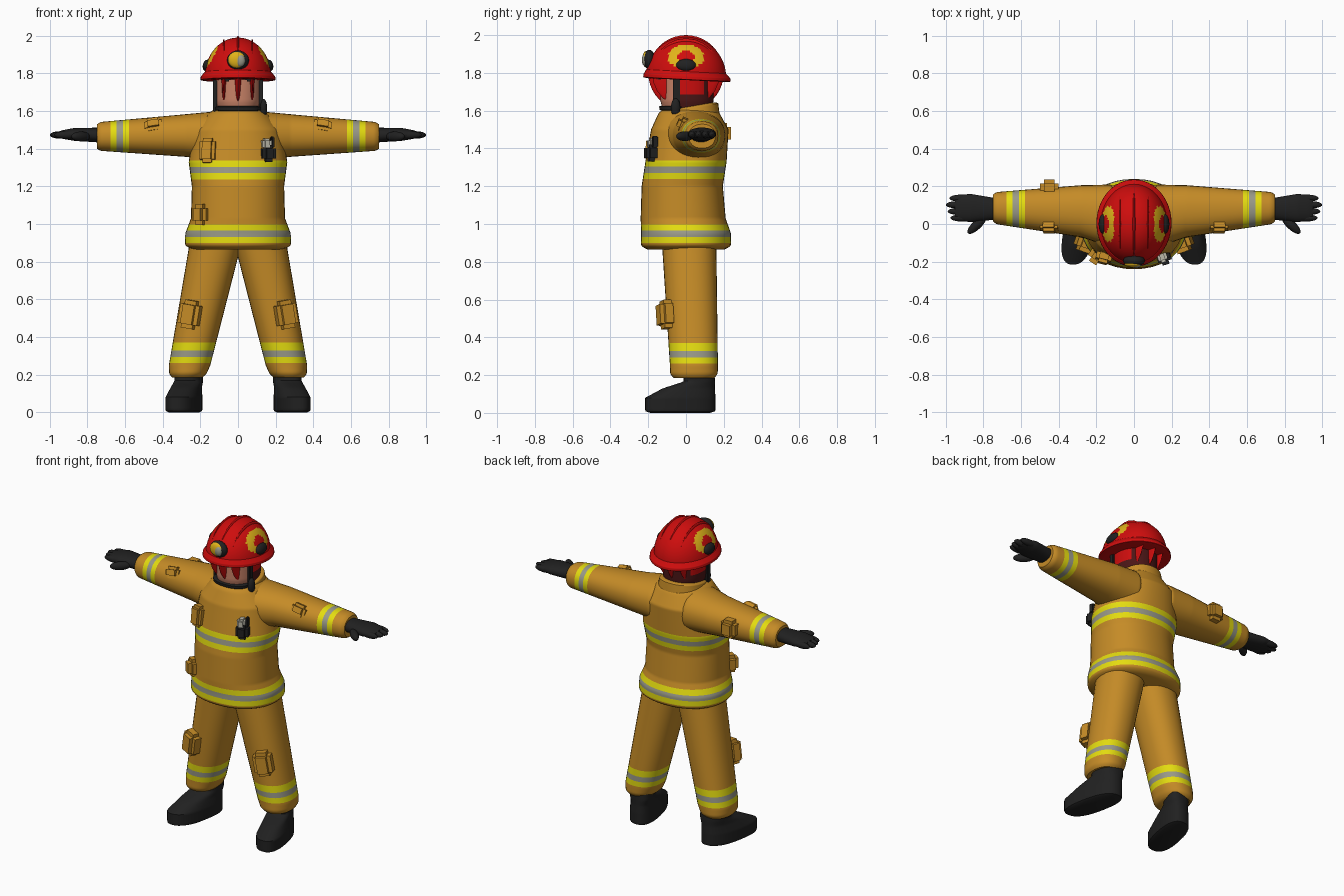
import bpy, bmesh, math
from mathutils import Vector

if "Cube" in bpy.data.objects:
    bpy.data.objects.remove(bpy.data.objects["Cube"])

PALETTE = {
    "coat_tan": (.56, .26, .02), "hi_vis_yellow": (.78, .72, .005),
    "reflective_grey": (.32, .32, .25), "rubber_black": (.015, .015, .015),
    "helmet_red": (.62, .004, .004), "skin_tone": (.6, .23, .14),
    "emblem_gold": (.75, .45, .01), "hood_maroon": (.07, .008, .008),
    "pale_metal": (.5, .48, .4),
}
MATS = {}
for key, rgb in PALETTE.items():
    material = bpy.data.materials.new(key)
    material.use_nodes = True
    material.diffuse_color = (*rgb, 1)
    shader = material.node_tree.nodes["Principled BSDF"]
    shader.inputs["Base Color"].default_value = (*rgb, 1)
    shader.inputs["Roughness"].default_value = .8
    MATS[key] = material

CLOTH = ["coat_tan", "hi_vis_yellow", "reflective_grey"]
BLACK = ["rubber_black"]
parts = []


def finish(name, bm, colours, rule=None):
    """Turn a bmesh into an object, choosing face colours by rule."""
    bmesh.ops.recalc_face_normals(bm, faces=bm.faces)
    if rule:
        for face in bm.faces:
            face.material_index = rule(face.calc_center_median())
    mesh = bpy.data.meshes.new(name)
    bm.to_mesh(mesh)
    bm.free()
    for colour in colours:
        mesh.materials.append(MATS[colour])
    part = bpy.data.objects.new(name, mesh)
    bpy.context.collection.objects.link(part)
    parts.append(part)
    return part


def blend(keys, t):
    """Interpolate the key sections (position, centre pair, radius pair)."""
    for low, high in zip(keys, keys[1:]):
        if t <= high[0]:
            break
    k = (t - low[0]) / (high[0] - low[0])
    return [p + (q - p) * k for p, q in zip(low[1:], high[1:])]


def tube(name, keys, colours, rule=None, axis="z", side=1, warp=None,
         steps=30, sides=32, soft=.03, power=2.2):
    """Skin oval sections along an axis, easing in at both ends."""
    bm = bmesh.new()
    start, end = keys[0][0], keys[-1][0]
    loops = []
    for step in range(steps + 1):
        t = start + (end - start) * step / steps
        cu, cv, ru, rv = blend(keys, min(t, end))
        ease = max(0, 1 - min(t - start, end - t) / soft)
        size = 1 - .15 * ease ** 2
        loop = []
        for i in range(sides):
            angle = math.tau * i / sides
            c, s = math.cos(angle), math.sin(angle)
            u = cu + size * ru * math.copysign(abs(c) ** (2 / power), c)
            v = cv + size * rv * math.copysign(abs(s) ** (2 / power), s)
            point = Vector((u, v, t) if axis == "z" else (t, u, v))
            if warp:
                warp(point)
            point.x *= side
            loop.append(bm.verts.new(point))
        loops.append(loop)
    for lower, upper in zip(loops, loops[1:]):
        for i in range(sides):
            bm.faces.new((lower[i - 1], lower[i], upper[i], upper[i - 1]))
    bm.faces.new(loops[0])
    bm.faces.new(loops[-1])
    return finish(name, bm, colours, rule)


def ball(name, place, radii, colours, turn=(0, 0, 0), rule=None, detail=12, half=False):
    bm = bmesh.new()
    bmesh.ops.create_uvsphere(bm, u_segments=detail * 2, v_segments=detail, radius=1)
    if half:
        below = [v for v in bm.verts if v.co.z < -.01]
        bmesh.ops.delete(bm, geom=below, context="VERTS")
    bmesh.ops.scale(bm, vec=radii, verts=bm.verts)
    part = finish(name, bm, colours, rule)
    part.location, part.rotation_euler = place, turn


def box(name, place, size, colour, turn=(0, 0, 0)):
    bm = bmesh.new()
    bmesh.ops.create_cube(bm, size=1)
    bmesh.ops.scale(bm, vec=size, verts=bm.verts)
    bmesh.ops.bevel(bm, geom=bm.edges[:], offset=min(size) / 4, segments=2, affect="EDGES")
    part = finish(name, bm, [colour])
    part.location, part.rotation_euler = place, turn


def stripes(coord, width, *middles):
    """Yellow bands around each middle, with a grey core."""
    def rule(centre):
        gap = min(abs(abs(centre[coord]) - middle) for middle in middles)
        return 2 if gap < width / 6 else 1 if gap < width / 2 else 0
    return rule


def raise_back(point):
    point.z += .16 * (point.y - .06)


def turn_out(point):
    point.x += .2 * (.08 - point.y)


def tilt_brim(point):
    point.z -= .05 * point.y


# Jacket body and collar
tube("jacket", [(.865, 0, 0, .282, .24), (.95, 0, 0, .28, .238), (1.03, 0, -.015, .25, .225),
                (1.2, 0, -.02, .245, .215), (1.33, 0, 0, .262, .215),
                (1.5, 0, .02, .235, .205), (1.61, 0, .015, .14, .15)],
     CLOTH, stripes(2, .1, .95, 1.285), steps=90, sides=40)
tube("collar", [(1.54, 0, .025, .15, .155), (1.63, 0, .025, .13, .145)],
     ["coat_tan"], warp=raise_back, soft=.01)

for side, label in ((1, "left_"), (-1, "right_")):
    # Sleeve
    tube(label + "sleeve", [(.1, .04, 1.467, .17, .133), (.28, .068, 1.47, .138, .113),
                            (.75, .085, 1.465, .083, .075)],
         CLOTH, stripes(0, .1, .63), axis="x", side=side, steps=80)
    # Glove
    tube(label + "glove", [(.72, .08, 1.472, .055, .04), (.87, .085, 1.476, .075, .034),
                           (.95, .085, 1.475, .065, .02)], BLACK, axis="x", side=side)
    for finger, reach in enumerate((.975, .99, 1, .98)):
        ball(label + "finger", (side * (reach - .06), .032 + finger * .035, 1.473),
             (.06, .019, .02), BLACK)
    ball(label + "thumb", (side * .835, -.005, 1.465), (.065, .024, .026), BLACK,
         (0, 0, side * -.75))
    # Trouser leg
    tube(label + "trouser_leg", [(.185, .27, .042, .095, .125), (.25, .257, .042, .11, .127),
                                 (.94, .11, .015, .14, .145)],
         CLOTH, stripes(2, .105, .313), side=side, steps=90)
    # Boot
    tube(label + "boot", [(0, .265, -.03, .086, .186), (.08, .265, -.03, .086, .186),
                          (.13, .262, .015, .075, .138), (.165, .26, .07, .073, .083),
                          (.24, .26, .07, .073, .08)],
         BLACK, side=side, warp=turn_out, soft=.012, power=2.5)
    # Pockets on thigh and sleeve
    box(label + "thigh_pocket", (side * .255, -.105, .52), (.11, .09, .15), "coat_tan",
        (0, side * -.17, side * .35))
    box(label + "sleeve_tab", (side * .45, -.01, 1.525), (.095, .075, .07), "coat_tan",
        (-.4, side * .15, 0))
    # Helmet ear mount, rib and strap
    ball(label + "ear_mount", (side * .165, 0, 1.842), (.022, .052, .032), BLACK,
         (0, side * -.25, 0))
    ball(label + "helmet_rib", (side * .075, 0, 1.8), (.015, .18, .183), ["helmet_red"])
    box(label + "strap", (side * .122, -.05, 1.69), (.02, .035, .19), "rubber_black")
    box(label + "goggle_clip", (side * .065, -.14, 1.775), (.05, .03, .035), "rubber_black")

# Pockets, radio and microphone
box("back_sleeve_pocket", (-.45, .195, 1.48), (.1, .085, .11), "coat_tan")
box("chest_pocket", (-.16, -.175, 1.39), (.085, .07, .13), "coat_tan", (-.1, 0, -.25))
box("hip_pocket", (-.195, -.17, 1.05), (.09, .09, .11), "coat_tan", (0, 0, -.6))
box("radio", (.16, -.18, 1.375), (.075, .075, .09), "rubber_black", (0, 0, .3))
box("radio_top", (.15, -.175, 1.425), (.05, .06, .06), "pale_metal", (0, 0, .3))
box("radio_antenna", (.182, -.165, 1.435), (.018, .03, .06), "rubber_black", (0, 0, .3))
ball("microphone", (.135, -.055, 1.615), (.02, .025, .05), BLACK)


def head_rule(centre):
    if centre.y < -.045:
        return 0
    return 2 if centre.z > 1.68 and centre.y < .1 else 1


def emblem_rule(centre):
    if abs(centre.x) < .07:
        return 0
    reach = math.hypot(centre.y / .095, (centre.z - .105) / .065)
    return 1 if .48 < reach < 1 else 0


# Head with face in front and hood behind
tube("head", [(1.54, 0, .01, .095, .115), (1.65, 0, .005, .122, .14), (1.85, 0, .005, .127, .145)],
     ["skin_tone", "hood_maroon", "helmet_red"], head_rule, sides=48)
tube("chin_strap", [(1.6, 0, -.06, .118, .079), (1.626, 0, -.06, .122, .083)], BLACK, soft=.005)

# Helmet dome with side emblems, brim and crest
ball("helmet_dome", (0, 0, 1.78), (.178, .212, .21), ["helmet_red", "emblem_gold"],
     rule=emblem_rule, detail=48, half=True)
tube("helmet_brim", [(1.762, 0, .005, .2, .232), (1.782, 0, .005, .198, .23),
                     (1.81, 0, 0, .176, .21)],
     ["helmet_red"], warp=tilt_brim, soft=.004, sides=48, power=2)
ball("helmet_crest", (0, 0, 1.8), (.022, .2, .2), ["helmet_red"], detail=20)

# Front badge
ball("badge_mount", (0, -.195, 1.87), (.058, .032, .052), BLACK)
ball("badge_plate", (-.006, -.212, 1.872), (.046, .019, .043), ["emblem_gold"])
ball("badge_shield", (.012, -.218, 1.868), (.026, .016, .032), ["reflective_grey"])

# Smooth shading with sharp edges kept
bpy.ops.object.select_all(action="DESELECT")
for part in parts:
    part.select_set(True)
bpy.context.view_layer.objects.active = parts[0]
bpy.ops.object.shade_smooth_by_angle(angle=math.radians(40))
